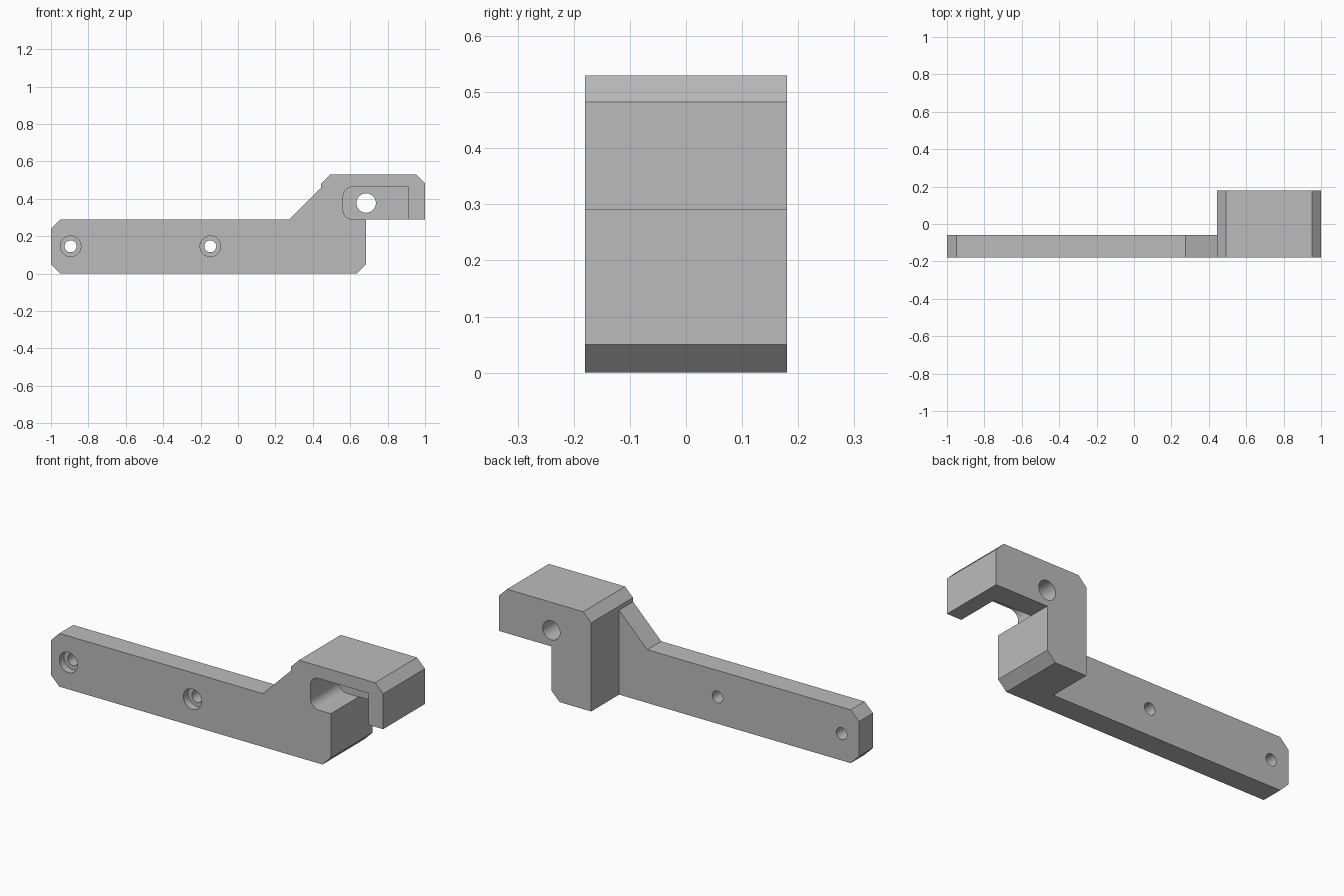
import bpy
import bmesh
import math

if "Cube" in bpy.data.objects:
    bpy.data.objects.remove(bpy.data.objects["Cube"], do_unlink=True)

FRONT, BACK = -0.18, 0.18
PLATE_BACK = -0.06
OUT = 0.1  # overshoot so that cutters pass cleanly through

grey = bpy.data.materials.new("plain grey")
grey.use_nodes = True
colour = (0.5, 0.5, 0.5, 1)
grey.diffuse_color = colour
grey.node_tree.nodes["Principled BSDF"].inputs["Base Color"].default_value = colour


def prism(name, outline, y0, y1):
    """Extrude an (x, z) outline from y0 to y1."""
    bm = bmesh.new()
    face = bm.faces.new([bm.verts.new((x, y0, z)) for x, z in outline])
    extruded = bmesh.ops.extrude_face_region(bm, geom=[face])["geom"]
    verts = [v for v in extruded if isinstance(v, bmesh.types.BMVert)]
    bmesh.ops.translate(bm, verts=verts, vec=(0, y1 - y0, 0))
    bmesh.ops.recalc_face_normals(bm, faces=bm.faces)
    mesh = bpy.data.meshes.new(name)
    bm.to_mesh(mesh)
    bm.free()
    obj = bpy.data.objects.new(name, mesh)
    bpy.context.collection.objects.link(obj)
    mesh.materials.append(grey)
    return obj


def arc(x, z, r, start, end, steps):
    angles = [math.radians(start + (end - start) * i / steps) for i in range(steps + 1)]
    return [(x + r * math.cos(a), z + r * math.sin(a)) for a in angles]


def circle(x, z, r):
    return arc(x, z, r, 0, 360, 48)[:-1]


def cut(name, outline, y0, y1):
    """Subtract a prism from the bracket."""
    cutter = prism(name, outline, y0, y1)
    cutter.hide_render = True
    mod = bracket.modifiers.new(name, "BOOLEAN")
    mod.operation = "DIFFERENCE"
    mod.solver = "EXACT"
    mod.object = cutter
    bpy.context.view_layer.objects.active = bracket
    bpy.ops.object.modifier_apply(modifier=mod.name)
    bpy.data.objects.remove(cutter, do_unlink=True)


# Whole bracket silhouette: chamfered bar, sloping web, clamp block and hook
bracket = prism("hooked_bracket", [
    (-0.95, 0), (0.635, 0), (0.685, 0.05), (0.685, 0.29), (1, 0.29),
    (1, 0.482), (0.952, 0.53), (0.493, 0.53), (0.445, 0.482), (0.445, 0.46),
    (0.275, 0.29), (-0.95, 0.29), (-1, 0.24), (-1, 0.05)], FRONT, BACK)

# Thin the bar and web behind the front plate
cut("bar_relief", [(-1.2, -OUT), (0.445, -OUT), (0.445, 0.7), (-1.2, 0.7)],
    PLATE_BACK, BACK + OUT)

# Pocket with rounded inner corners, open below the hook
pocket = [(0.685, 0.29), (0.685, 0.2), (0.912, 0.2), (0.912, 0.462)]
pocket += arc(0.612, 0.412, 0.05, 90, 180, 10) + arc(0.612, 0.34, 0.05, 180, 270, 10)
cut("hook_pocket", pocket, FRONT - OUT, 0.06)

# Pivot hole through the back wall
cut("pivot_hole", circle(0.685, 0.377, 0.052), FRONT - OUT, BACK + OUT)

# Counterbored mounting holes
for x in (-0.895, -0.148):
    cut("screw_hole", circle(x, 0.146, 0.032), FRONT - OUT, BACK + OUT)
    cut("screw_counterbore", circle(x, 0.146, 0.055), FRONT - OUT, FRONT + 0.04)

bpy.ops.object.select_all(action="DESELECT")
bracket.select_set(True)
bpy.context.view_layer.objects.active = bracket
bpy.ops.object.shade_smooth_by_angle(angle=math.radians(30))
